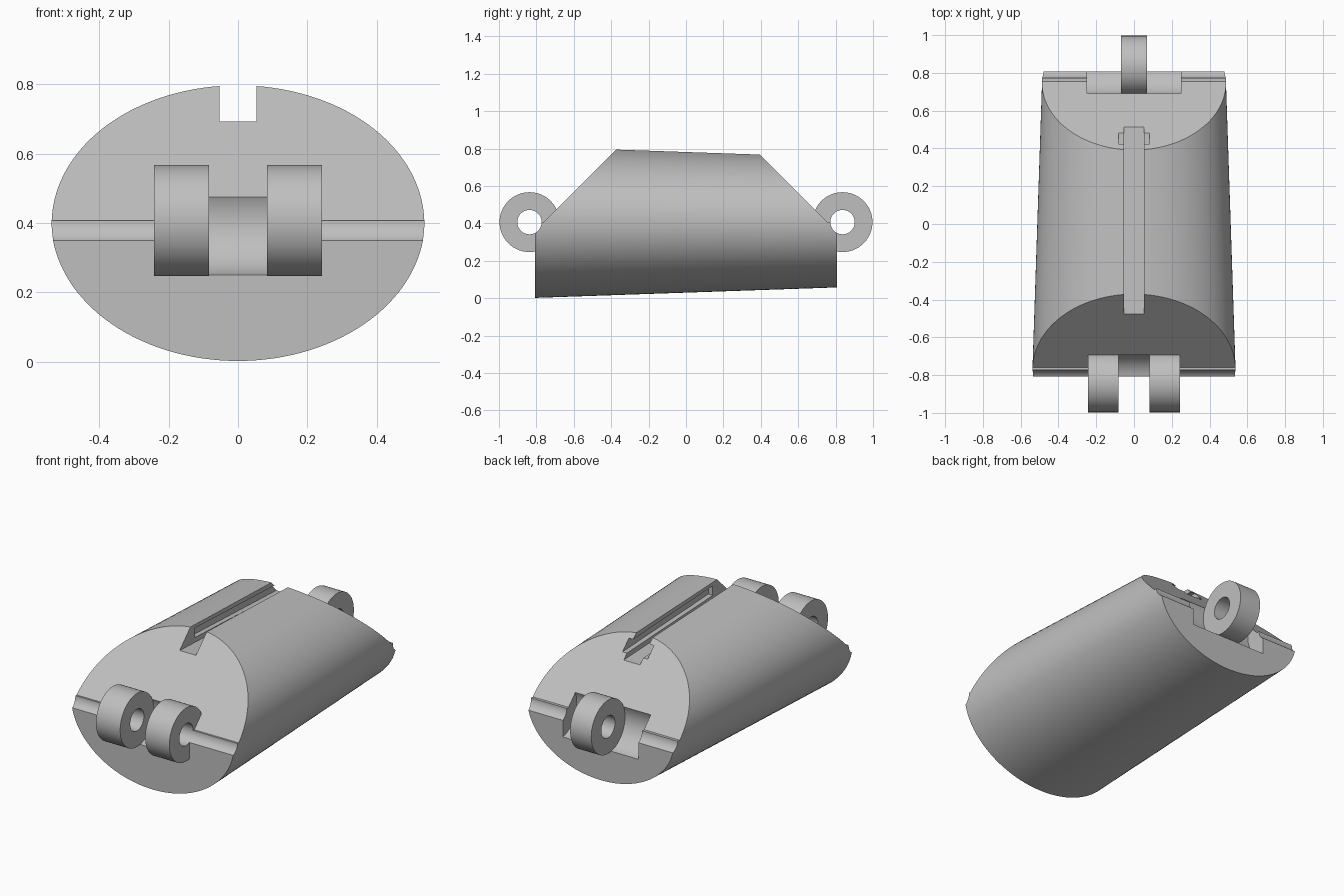
import bpy, bmesh, math
from mathutils import Vector

cube = bpy.data.objects.get("Cube")
if cube:
    bpy.data.objects.remove(cube, do_unlink=True)

grey = bpy.data.materials.new("plain_grey")
grey.use_nodes = True
GREY = (0.52, 0.52, 0.52, 1)
grey.diffuse_color = GREY
grey.node_tree.nodes["Principled BSDF"].inputs["Base Color"].default_value = GREY

AXIS_Z = 0.407                  # height of both hinge axes
HINGE_Y = 0.837
KNUCKLE_R, BORE_R = 0.16, 0.065
STEPS = 72


def finish(bm, name):
    bmesh.ops.recalc_face_normals(bm, faces=bm.faces)
    mesh = bpy.data.meshes.new(name)
    bm.to_mesh(mesh)
    bm.free()
    mesh.materials.append(grey)
    obj = bpy.data.objects.new(name, mesh)
    bpy.context.collection.objects.link(obj)
    return obj


def prism(name, profile, x0, x1):
    """Extrude a (y, z) profile along x."""
    bm = bmesh.new()
    face = bm.faces.new([bm.verts.new((x0, y, z)) for y, z in profile])
    geom = bmesh.ops.extrude_face_region(bm, geom=[face])["geom"]
    moved = [v for v in geom if isinstance(v, bmesh.types.BMVert)]
    bmesh.ops.translate(bm, verts=moved, vec=(x1 - x0, 0, 0))
    return finish(bm, name)


def circle(y, r):
    angles = [math.tau * i / STEPS for i in range(STEPS)]
    return [(y + r * math.cos(a), AXIS_Z + r * math.sin(a)) for a in angles]


def knuckle(name, y, x0, x1):
    """Hinge ring: a rectangle spun around the hinge axis."""
    bm = bmesh.new()
    corners = [(x0, BORE_R), (x1, BORE_R), (x1, KNUCKLE_R), (x0, KNUCKLE_R)]
    verts = [bm.verts.new((x, y + r, AXIS_Z)) for x, r in corners]
    edges = [bm.edges.new((verts[i], verts[i - 1])) for i in range(4)]
    bmesh.ops.spin(bm, geom=verts + edges, cent=(0, y, AXIS_Z), axis=(1, 0, 0),
                   angle=math.tau, steps=STEPS)
    bmesh.ops.remove_doubles(bm, verts=bm.verts, dist=1e-5)
    return finish(bm, name)


def cut(target, cutter):
    cutter.hide_render = True
    mod = target.modifiers.new("cut", "BOOLEAN")
    mod.operation = "DIFFERENCE"
    mod.solver = "EXACT"
    mod.object = cutter
    bpy.context.view_layer.objects.active = target
    bpy.ops.object.modifier_apply(modifier=mod.name)
    bpy.data.objects.remove(cutter, do_unlink=True)


# Body: tapered elliptic barrel
bm = bmesh.new()
loops = []
for y, rx, rz in ((-0.808, 0.539, 0.405), (0.808, 0.485, 0.349)):
    loops.append([bm.verts.new((rx * math.cos(math.tau * i / 128), y,
                                AXIS_Z + rz * math.sin(math.tau * i / 128)))
                  for i in range(128)])
for i in range(128):
    bm.faces.new((loops[0][i - 1], loops[0][i], loops[1][i], loops[1][i - 1]))
for loop in loops:
    bm.faces.new(loop)
body = finish(bm, "body")

# Sloped ends, hinge pockets and pin bores
for side, shoulder, pocket in ((-1, 0.761, 0.243), (1, 0.755, 0.25)):
    slope = [(side * shoulder, AXIS_Z), (side * 1.2, AXIS_Z),
             (side * 1.2, 1), (side * (shoulder + AXIS_Z - 1), 1)]
    cut(body, prism("end_cutter", slope, -1, 1))
    cut(body, prism("pocket_cutter", circle(side * HINGE_Y, KNUCKLE_R), -pocket, pocket))
    cut(body, prism("bore_cutter", circle(side * HINGE_Y, BORE_R), -1, 1))


# Top slot with a wider undercut that opens at the back
def band(y0, y1, low, high):
    floor = lambda y: 0.672 - 0.0437 * y
    return [(y0, floor(y0) + low), (y1, floor(y1) + low),
            (y1, floor(y1) + high), (y0, floor(y0) + high)]


cut(body, prism("slot_cutter", band(-0.7, 0.7, 0, 0.3), -0.054, 0.054))
cut(body, prism("undercut_cutter", band(-0.33, 0.7, 0.029, 0.086), -0.083, 0.083))

# Hinge knuckles
parts = [body,
         knuckle("front_knuckle_right", -HINGE_Y, -0.243, -0.083),
         knuckle("front_knuckle_left", -HINGE_Y, 0.083, 0.243),
         knuckle("back_knuckle", HINGE_Y, -0.07, 0.07)]

bpy.ops.object.select_all(action="DESELECT")
for part in parts:
    part.select_set(True)
bpy.context.view_layer.objects.active = body
bpy.ops.object.shade_smooth_by_angle(angle=math.radians(25))
